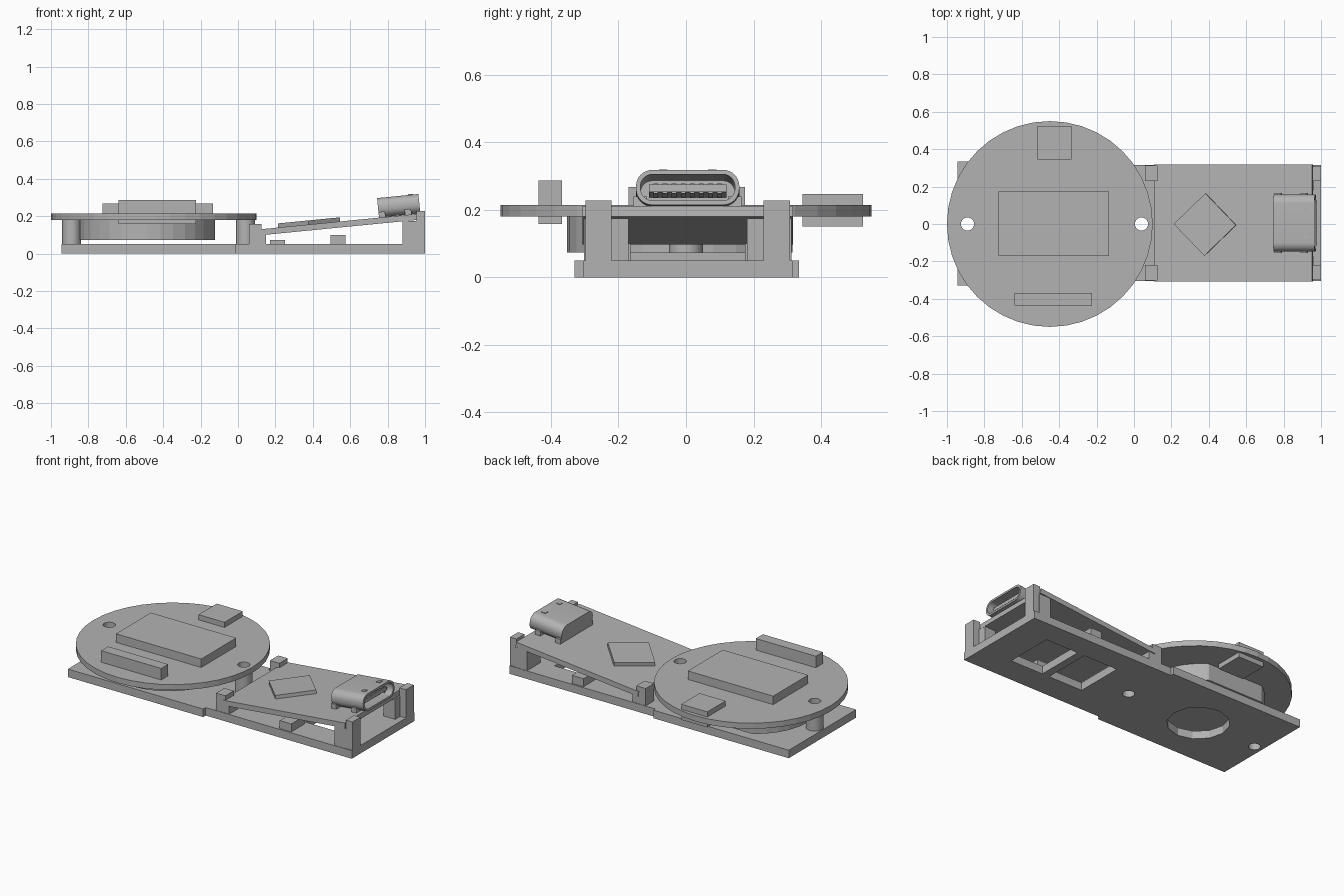
import bpy, bmesh, math
from mathutils import Matrix, Vector

default = bpy.data.objects.get("Cube")
if default:
    bpy.data.objects.remove(default)

grey = bpy.data.materials.new("plain grey")
grey.use_nodes = True
colour = (0.45, 0.45, 0.45, 1)
grey.diffuse_color = colour
grey.node_tree.nodes["Principled BSDF"].inputs["Base Color"].default_value = colour


def add(name, bm, matrix=None):
    """Turn a bmesh into a grey object."""
    if matrix:
        bm.transform(matrix)
    bmesh.ops.recalc_face_normals(bm, faces=bm.faces)
    mesh = bpy.data.meshes.new(name)
    bm.to_mesh(mesh)
    bm.free()
    mesh.materials.append(grey)
    obj = bpy.data.objects.new(name, mesh)
    bpy.context.collection.objects.link(obj)
    return obj


def box(name, x, y, z, matrix=None):
    bm = bmesh.new()
    bmesh.ops.create_cube(bm, size=1)
    for v in bm.verts:
        v.co = [(r[0] + r[1]) / 2 + c * (r[1] - r[0]) for r, c in zip((x, y, z), v.co)]
    return add(name, bm, matrix)


def cylinder(name, x, y, radius, z, sides=32):
    bm = bmesh.new()
    bmesh.ops.create_cone(bm, cap_ends=True, segments=sides, radius1=radius, radius2=radius,
                          depth=z[1] - z[0], matrix=Matrix.Translation((x, y, sum(z) / 2)))
    return add(name, bm)


def boolean(obj, tools, operation="DIFFERENCE"):
    """Combine tools into obj, bake the result and delete the tools."""
    for tool in tools:
        mod = obj.modifiers.new("boolean", "BOOLEAN")
        mod.operation, mod.object, mod.solver = operation, tool, "EXACT"
    graph = bpy.context.evaluated_depsgraph_get()
    mesh = bpy.data.meshes.new_from_object(obj.evaluated_get(graph))
    obj.modifiers.clear()
    obj.data = mesh
    for tool in tools:
        bpy.data.objects.remove(tool)


SCREWS = (-0.89, 0.04)
MID = 0.005


def screw_cutters():
    return [cylinder("screw_cutter", x, 0, 0.035, (-0.1, 0.4), 24) for x in SCREWS]


# Base plate, wide under the disc and narrower under the tilted board
base = box("base_plate", (-0.945, -0.01), (-0.33, 0.335), (0, 0.05))
boolean(base, [box("narrow", (-0.02, 1), (-0.305, 0.315), (0, 0.05))], "UNION")
boolean(base, screw_cutters() + [
    cylinder("round_cutter", -0.475, 0, 0.18, (-0.1, 0.06), 12),
    box("window_cutter", (0.27, 0.51), (-0.14, 0.17), (-0.1, 0.1)),
    box("window_cutter", (0.56, 0.79), (-0.14, 0.17), (-0.1, 0.1))])

# Hollow standoffs
for i, x in enumerate(SCREWS):
    post = cylinder(f"standoff_{i + 1}", x, 0, 0.05, (0.05, 0.18))
    boolean(post, [cylinder("screw_cutter", x, 0, 0.035, (-0.1, 0.4), 24)])

# Round circuit board and the parts on it
disc = cylinder("round_board", -0.45, 0, 0.55, (0.18, 0.215), 40)
boolean(disc, screw_cutters())
box("main_chip", (-0.725, -0.135), (-0.17, 0.175), (0.215, 0.268))
box("slim_connector", (-0.64, -0.225), (-0.437, -0.368), (0.158, 0.287))
box("square_component", (-0.515, -0.335), (0.345, 0.525), (0.15, 0.247))

# Battery drum under the disc, flattened at the back
drum = cylinder("battery_drum", -0.485, 0.01, 0.362, (0.073, 0.18))
boolean(drum, [box("flat_cutter", (-1, 0), (0.315, 0.6), (0, 0.4))])

# Board supports, mirrored front to back
for side, label in ((-1, "front"), (1, "back")):
    def span(a, b):
        return sorted((MID + side * a, MID + side * b))
    box(f"{label}_inner_stop", (0.06, 0.125), span(0.225, 0.307), (0.05, 0.158))
    box(f"{label}_inner_ledge", (0.06, 0.15), span(0.225, 0.307), (0.05, 0.105))
    box(f"{label}_mid_rest", (0.495, 0.575), span(0.17, 0.3), (0.05, 0.1))
    box(f"{label}_end_ledge", (0.88, 0.96), span(0.175, 0.307), (0.05, 0.175))
    box(f"{label}_end_stop", (0.955, 1.0), span(0.225, 0.303), (0.05, 0.227))
box("low_rib", (0.17, 0.25), (-0.17, 0.175), (0.05, 0.073))

# Tilted board; local origin is the middle of its top face
TILT = Matrix.Translation((0.53, MID, 0.17)) @ Matrix.Rotation(-math.radians(5.6), 4, "Y")
box("tilted_board", (-0.425, 0.425), (-0.312, 0.312), (-0.032, 0), TILT)
box("diamond_chip", (-0.118, 0.118), (-0.118, 0.118), (0, 0.022),
    TILT @ Matrix.Translation((-0.15, -0.008, 0)) @ Matrix.Rotation(math.radians(44), 4, "Z"))


def rounded_loop(bm, x, half, height, radius, z, steps=8):
    """Rounded rectangle of vertices across the socket."""
    loop = []
    for q in range(4):
        cy = (half - radius) * (1 if q in (0, 3) else -1)
        cz = (height / 2 - radius) * (1 if q < 2 else -1)
        for s in range(steps + 1):
            a = math.pi / 2 * (q + s / steps)
            loop.append(bm.verts.new((x, cy + radius * math.cos(a), z + cz + radius * math.sin(a))))
    return loop


# Socket shell: closed back, open mouth, hollow inside
BACK, MOUTH, SOCKET_Z = 0.225, 0.447, 0.053
bm = bmesh.new()
loops = [rounded_loop(bm, x, h, t, r, SOCKET_Z) for x, h, t, r in (
    (BACK, 0.153, 0.104, 0.048), (MOUTH, 0.153, 0.104, 0.048),
    (MOUTH, 0.14, 0.078, 0.036), (BACK + 0.03, 0.14, 0.078, 0.036))]
for a, b in zip(loops, loops[1:]):
    for i in range(len(a)):
        j = (i + 1) % len(a)
        bm.faces.new((a[i], a[j], b[j], b[i]))
bm.faces.new(loops[0])
bm.faces.new(loops[-1])
shell = add("socket_shell", bm, TILT)
bpy.context.view_layer.objects.active = shell
shell.select_set(True)
bpy.ops.object.shade_smooth_by_angle(angle=math.radians(35))
shell.select_set(False)

# Tongue with contacts, solder tabs and spring marks
box("socket_tongue", (BACK + 0.02, MOUTH - 0.025), (-0.115, 0.115), (0.042, 0.064), TILT)
for i in range(8):
    y = -0.0945 + i * 0.027
    box(f"contact_{i + 1}", (BACK + 0.06, MOUTH - 0.03), (y - 0.007, y + 0.007), (0.038, 0.068), TILT)
for side in (-1, 1):
    for x in (BACK, BACK + 0.14):
        ys = sorted((side * 0.12, side * 0.16))
        box("solder_tab", (x, x + 0.035), ys, (-0.03, 0.03), TILT)
    ys = sorted((side * 0.06, side * 0.085))
    box("spring_mark", (MOUTH - 0.055, MOUTH - 0.03), ys, (0.104, 0.109), TILT)
